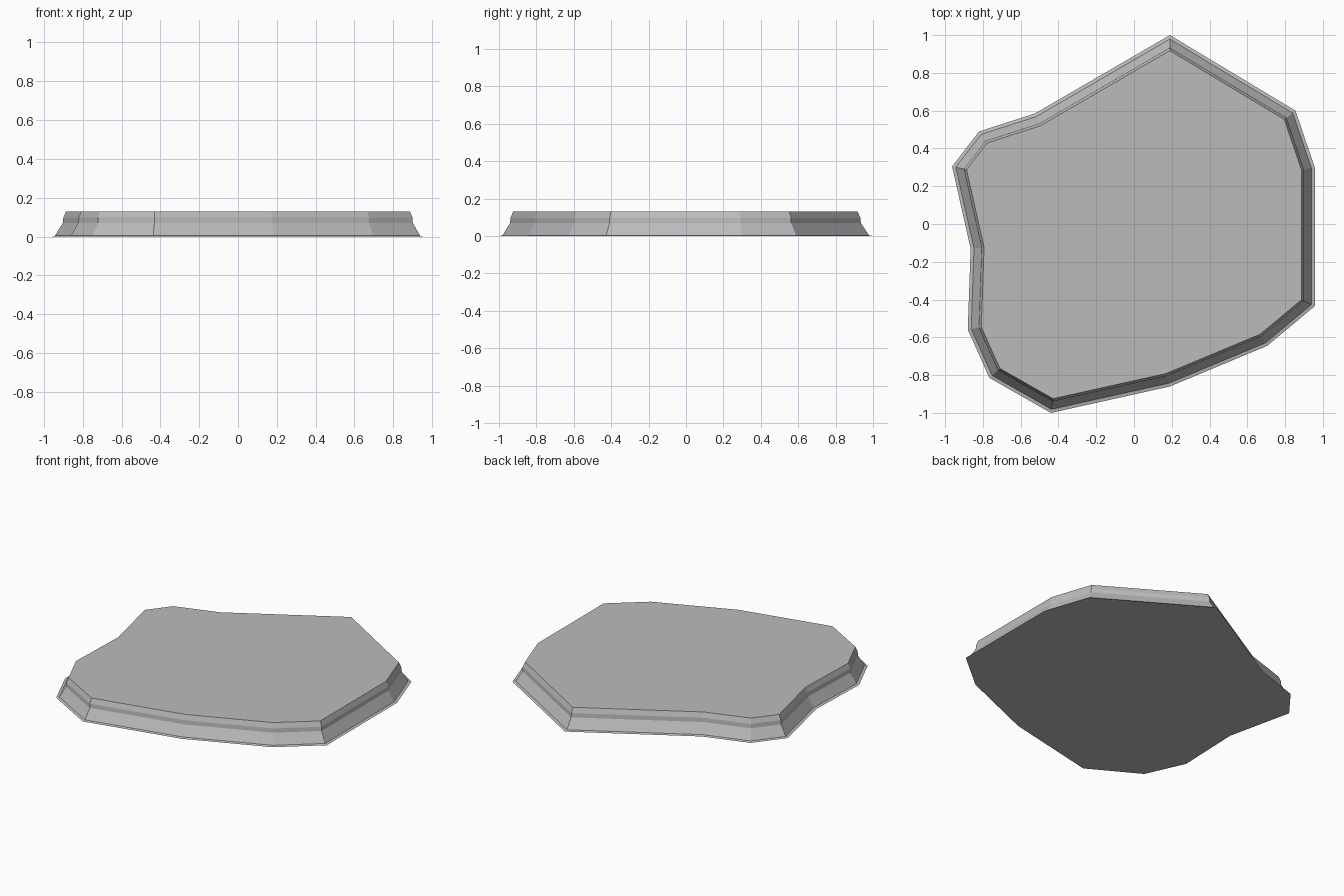
import bpy, bmesh
from mathutils import Vector

if "Cube" in bpy.data.objects:
    bpy.data.objects.remove(bpy.data.objects["Cube"])

# Base outline on the ground, counter-clockwise
OUTLINE = [(0.19, 1.0), (-0.525, 0.585), (-0.82, 0.49), (-0.963, 0.305),
           (-0.865, -0.13), (-0.88, -0.56), (-0.765, -0.815), (-0.44, -1.0),
           (0.19, -0.86), (0.705, -0.645), (0.957, -0.435), (0.957, 0.30),
           (0.855, 0.60)]

# Rim cross-section: (inset from outline, height)
PROFILE = [(0.0, 0.0), (0.018, 0.004), (0.056, 0.07), (0.058, 0.097), (0.071, 0.13)]


def inset(points, d):
    """Mitred inward offset of a counter-clockwise polygon."""
    pts = [Vector(p) for p in points]
    out = []
    for i, p in enumerate(pts):
        a = (p - pts[i - 1]).normalized()
        b = (pts[(i + 1) % len(pts)] - p).normalized()
        na, nb = Vector((-a.y, a.x)), Vector((-b.y, b.x))
        out.append(p + (na + nb) * (d / (1 + na.dot(nb))))
    return out


stone = bpy.data.materials.new("stone_grey")
stone.diffuse_color = (0.5, 0.5, 0.5, 1)
stone.use_nodes = True
stone.node_tree.nodes["Principled BSDF"].inputs["Base Color"].default_value = stone.diffuse_color

# Slab: stacked inset outlines joined into a moulded rim, capped both ends
bm = bmesh.new()
rings = [[bm.verts.new((p.x, p.y, z)) for p in inset(OUTLINE, d)] for d, z in PROFILE]
n = len(OUTLINE)
for low, high in zip(rings, rings[1:]):
    for i in range(n):
        j = (i + 1) % n
        bm.faces.new((low[i], low[j], high[j], high[i]))
bm.faces.new(rings[-1])
bm.faces.new(rings[0][::-1])
bmesh.ops.recalc_face_normals(bm, faces=bm.faces[:])

mesh = bpy.data.meshes.new("stone_slab")
bm.to_mesh(mesh)
bm.free()
mesh.materials.append(stone)
slab = bpy.data.objects.new("stone_slab", mesh)
bpy.context.collection.objects.link(slab)
